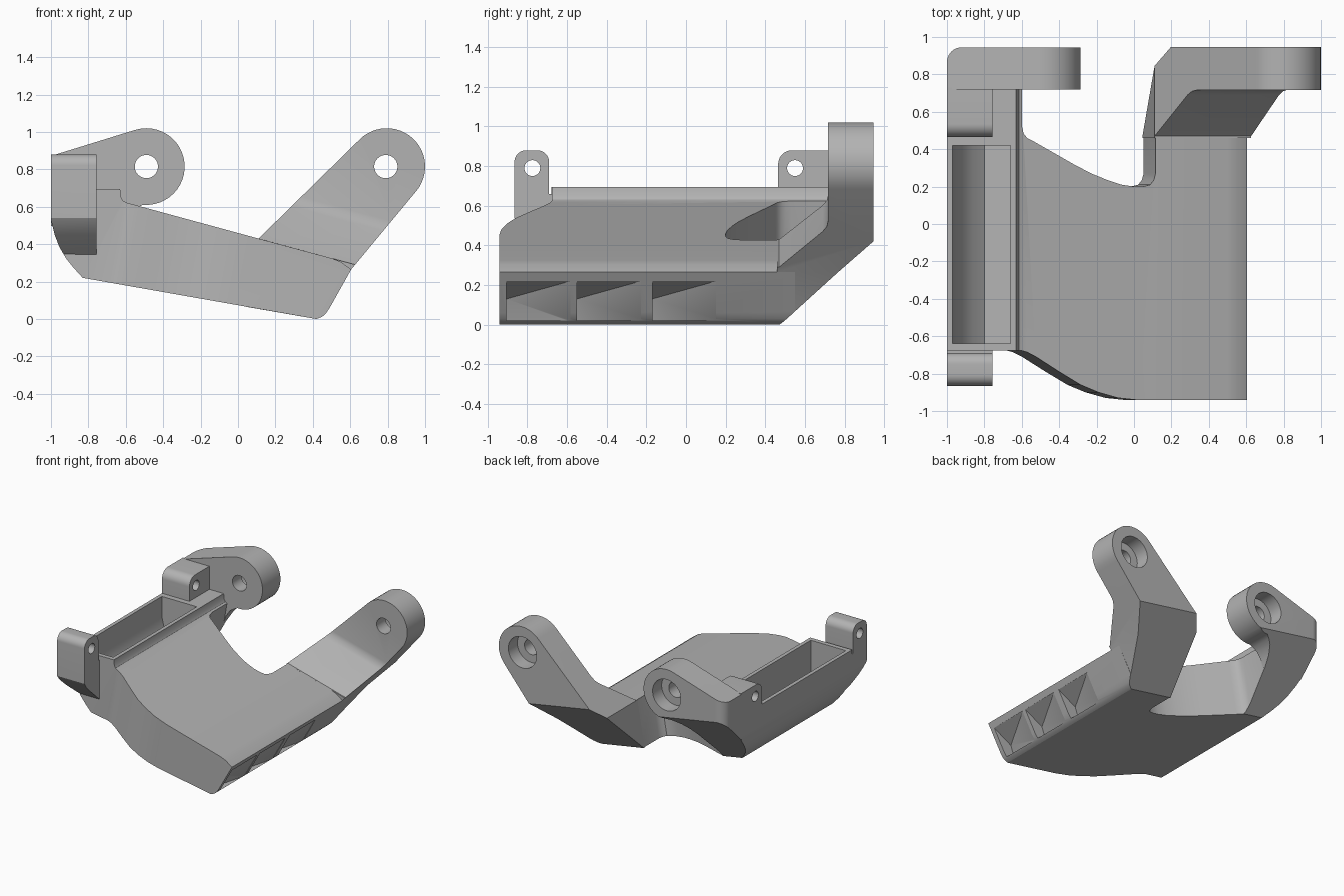
import bpy, bmesh, math
from mathutils import Vector

cube = bpy.data.objects.get("Cube")
if cube:
    bpy.data.objects.remove(cube, do_unlink=True)

grey = bpy.data.materials.new("plain grey")
grey.use_nodes = True
grey.diffuse_color = (0.45, 0.45, 0.45, 1)
grey.node_tree.nodes["Principled BSDF"].inputs["Base Color"].default_value = grey.diffuse_color


def finish(name, bm):
    bmesh.ops.recalc_face_normals(bm, faces=bm.faces)
    mesh = bpy.data.meshes.new(name)
    bm.to_mesh(mesh)
    bm.free()
    mesh.materials.append(grey)
    ob = bpy.data.objects.new(name, mesh)
    bpy.context.collection.objects.link(ob)
    return ob


def prism(name, points, direction):
    bm = bmesh.new()
    face = bm.faces.new([bm.verts.new(p) for p in points])
    top = bmesh.ops.extrude_face_region(bm, geom=[face])["geom"]
    bmesh.ops.translate(bm, vec=direction, verts=[v for v in top if isinstance(v, bmesh.types.BMVert)])
    return finish(name, bm)


def front_prism(name, profile, y0, y1):
    return prism(name, [(x, y0, z) for x, z in profile], (0, y1 - y0, 0))


def side_prism(name, profile, x0, x1, drop=0):
    return prism(name, [(x0, y, z) for y, z in profile], (x1 - x0, 0, -drop * (x1 - x0)))


def arc(u, v, r, a0, a1, steps=24):
    angles = [math.radians(a0 + (a1 - a0) * i / steps) for i in range(steps + 1)]
    return [(u + r * math.cos(a), v + r * math.sin(a)) for a in angles]


def combine(ob, tool, operation="DIFFERENCE"):
    mod = ob.modifiers.new("cut", "BOOLEAN")
    mod.operation, mod.solver, mod.object = operation, "EXACT", tool
    bpy.context.view_layer.update()
    result = bpy.data.meshes.new_from_object(ob.evaluated_get(bpy.context.evaluated_depsgraph_get()))
    ob.modifiers.clear()
    ob.data = result
    bpy.data.objects.remove(tool, do_unlink=True)


def cut_underside(ob):
    # sloping underside that carries the arms up and back
    profile = [(0.47, 0.338), (1.5, 1.368), (1.5, -2), (0.47, -2)]
    combine(ob, side_prism("underside_cutter", profile, -1.5, 1.5, 0.176))


def bore(ob, x, z):
    # stepped pivot hole, wider at the back
    for r, y0 in ((0.062, 0.5), (0.125, 0.83)):
        combine(ob, front_prism("bore_cutter", arc(x, z, r, 0, 354, 59), y0, 1.2))


def shade(ob):
    bpy.ops.object.select_all(action="DESELECT")
    ob.select_set(True)
    bpy.context.view_layer.objects.active = ob
    bpy.ops.object.shade_smooth_by_angle(angle=math.radians(28))


# Main body: front profile intersected with a plan outline leaning with the plate
belly = [(-0.83, 0.22), (-0.88, 0.275), (-0.92, 0.325), (-0.955, 0.385), (-0.98, 0.45), (-1, 0.53)]
profile = [(-1, 0.695), (-0.63, 0.695), (-0.625, 0.65), (-0.615, 0.632), (-0.595, 0.622),
           (0.11, 0.43), (0.5, 0.325), (0.55, 0.305), (0.605, 0.265),
           (0.49, 0.06), (0.47, 0.03), (0.45, 0.012), (0.42, 0)] + belly
outline = [(-1.3, -0.68), (-0.72, -0.675), (-0.68, -0.685), (-0.63, -0.71), (-0.5, -0.79), (-0.38, -0.86),
           (-0.28, -0.9), (-0.17, -0.93), (-0.05, -0.942), (0.9, -0.942), (0.9, 0.55), (0.04, 0.55),
           (0.04, 0.27), (0.03, 0.235), (0.01, 0.21), (-0.03, 0.2), (-0.08, 0.2), (-0.15, 0.21),
           (-0.23, 0.235), (-0.32, 0.27), (-0.42, 0.32), (-0.64, 0.44), (-0.68, 0.46), (-0.7, 0.485),
           (-0.71, 0.53), (-0.71, 0.73), (-1.3, 0.73)]
body = front_prism("body", profile, -1.2, 1.2)
lean = 0.176
combine(body, prism("outline_cutter", [(x - lean * 0.2, y, -0.2) for x, y in outline], (lean * 1.4, 0, 1.4)), "INTERSECT")
cut_underside(body)

# Open tray along the left edge
tray = [(-0.97, 0.9), (-0.66, 0.9), (-0.66, 0.27), (-0.8, 0.26), (-0.86, 0.31), (-0.91, 0.37), (-0.95, 0.45), (-0.97, 0.53)]
combine(body, front_prism("tray_cutter", tray, -0.64, 0.42))

# Three scooped recesses in the right edge
for y0 in (-0.905, -0.55, -0.17):
    y1 = y0 + 0.322
    bm = bmesh.new()
    for p in ((0.38, y0, 0.02), (0.56, y0, 0.02), (0.56, y1, 0.02), (0.463, y1, 0.02),
              (0.42, y0, 0.13), (0.66, y0, 0.22), (0.58, y0, 0.22), (0.66, y1, 0.22), (0.577, y1, 0.22)):
        bm.verts.new(p)
    bmesh.ops.convex_hull(bm, input=bm.verts)
    combine(body, finish("recess_cutter", bm))

# Right-hand arm: diagonal web rising into an upright eye
arm = [(0.045, 0.065), (0.11, 0.43)] + arc(0.795, 0.815, 0.205, 135, -40) + [(0.605, 0.265), (0.47, 0.03), (0.42, 0)]
long_arm = front_prism("long_arm", arm, 0.46, 0.945)
cut_underside(long_arm)
web = [(0.2, 0.595), (0.47, 0.595), (0.69, 0.815), (0.71, 0.845), (0.717, 0.88), (0.717, 2), (0.2, 2)]
combine(long_arm, side_prism("web_cutter", web, -0.5, 1.5, 0.27))
bore(long_arm, 0.79, 0.815)

# Left-hand arm: thick slab with an eye and a rounded rear corner
slab = [(-1, 0.4), (-1, 0.872)] + arc(-0.49, 0.815, 0.205, 107, -95)
slab += [(-0.54, 0.595), (-0.575, 0.57), (-0.61, 0.52), (-0.65, 0.4)]
short_arm = front_prism("short_arm", slab, 0.718, 0.945)
corner = [(-1.1, 1.1), (-1.1, 0.865)] + arc(-0.92, 0.865, 0.08, 180, 90, 10) + [(-0.92, 1.1)]
combine(short_arm, prism("corner_cutter", [(x, y, 0) for x, y in corner], (0, 0, 2)))
cut_underside(short_arm)
bore(short_arm, -0.49, 0.815)

# Two pierced lugs at the ends of the tray
front_lug = [(-0.67, 0.34), (-0.79, 0.45), (-0.84, 0.5), (-0.865, 0.54)]
front_lug += arc(-0.805, 0.82, 0.06, 180, 90, 10) + arc(-0.75, 0.82, 0.06, 90, 0, 10) + [(-0.69, 0.66), (-0.67, 0.66)]
rear_lug = [(0.73, 0.65), (0.465, 0.65)] + arc(0.535, 0.81, 0.07, 180, 90, 10) + [(0.73, 0.88)]
lugs = []
for name, shape, hole_y in (("front_lug", front_lug, -0.775), ("rear_lug", rear_lug, 0.55)):
    lug = side_prism(name, shape, -1, -0.757)
    combine(lug, front_prism("belly_cutter", [(-1, 1), (-0.7, 1), (-0.7, 0.2)] + belly, -1, 1), "INTERSECT")
    combine(lug, side_prism("pin_cutter", arc(hole_y, 0.79, 0.04, 0, 350, 35), -1.2, -0.5))
    lugs.append(lug)

for ob in [body, long_arm, short_arm] + lugs:
    shade(ob)
